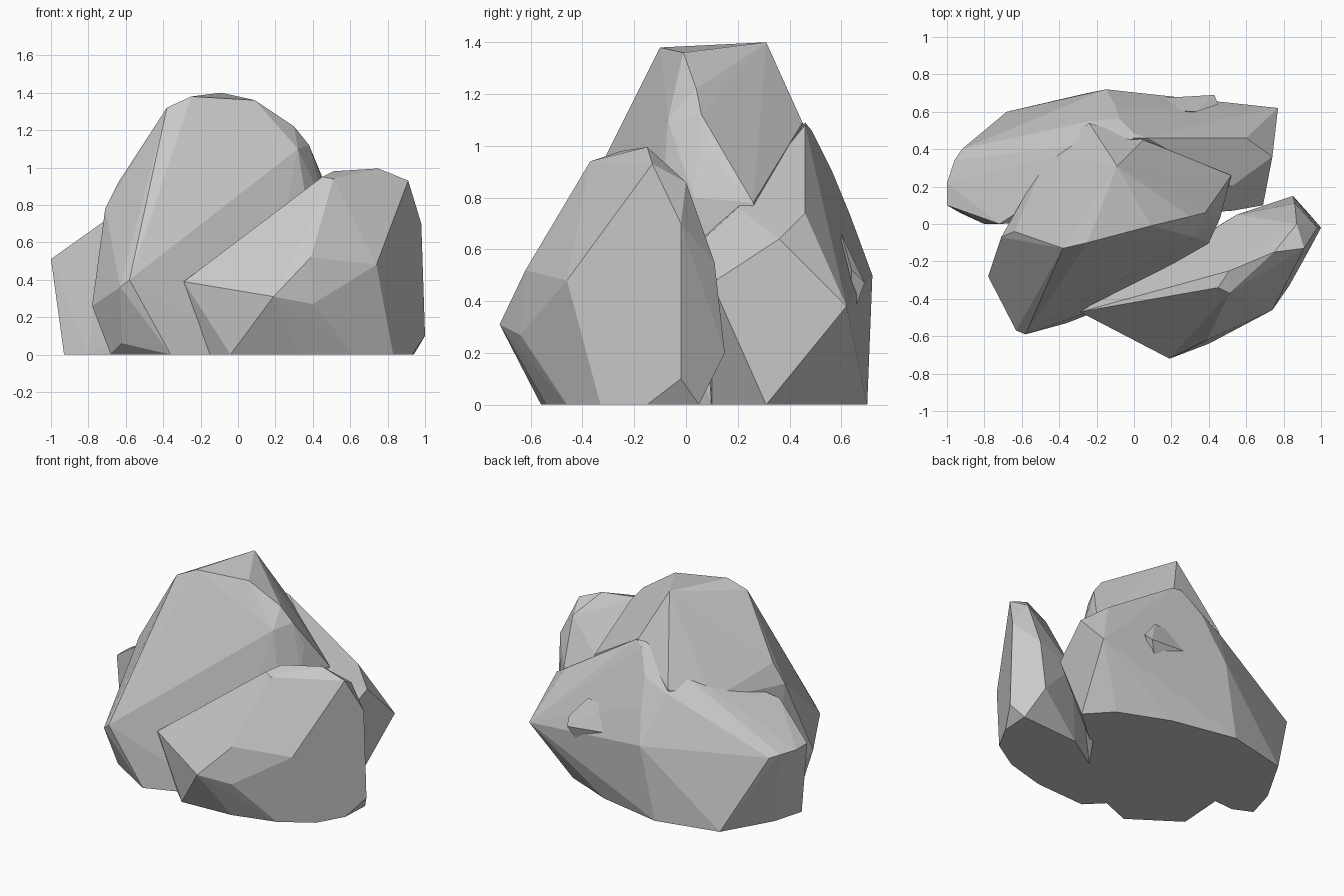
import bpy, bmesh

stone = bpy.data.materials.new("grey_stone")
stone.diffuse_color = (0.59, 0.59, 0.59, 1)


def boulder(name, corners):
    """Faceted convex stone wrapped around a few corner points."""
    bm = bmesh.new()
    for c in corners:
        bm.verts.new(c)
    res = bmesh.ops.convex_hull(bm, input=bm.verts[:])
    loose = {g for g in res["geom_interior"] + res["geom_unused"]
             if isinstance(g, bmesh.types.BMVert)}
    bmesh.ops.delete(bm, geom=list(loose), context='VERTS')
    # merge almost flat neighbours into larger facets
    bmesh.ops.dissolve_limit(bm, angle_limit=0.03, verts=bm.verts[:], edges=bm.edges[:])
    bmesh.ops.recalc_face_normals(bm, faces=bm.faces[:])
    mesh = bpy.data.meshes.new(name)
    bm.to_mesh(mesh)
    bm.free()
    mesh.materials.append(stone)
    obj = bpy.data.objects.new(name, mesh)
    bpy.context.collection.objects.link(obj)
    return obj


# Tall middle stone
boulder("tall_boulder", [
    (-0.38, -0.13, 1.32), (-0.25, -0.10, 1.38), (0.09, -0.01, 1.36), (-0.09, 0.31, 1.40),
    (0.30, 0.04, 1.22), (0.32, -0.07, 1.10), (0.38, 0.06, 1.12), (0.44, 0.10, 0.96),
    (0.46, 0.03, 0.80), (0.40, -0.10, 0.60), (0.52, 0.26, 0.78),
    (0.05, 0.45, 1.09), (-0.24, 0.54, 0.85), (-0.46, 0.37, 0.77),
    (-0.64, -0.04, 0.92), (-0.71, -0.07, 0.78), (-0.78, -0.28, 0.26),
    (-0.63, -0.57, 0.36), (-0.58, -0.59, 0.40), (-0.62, -0.43, 0.06),
    (-0.68, -0.31, 0), (-0.36, -0.53, 0), (0.10, -0.35, 0),
    (0.42, 0.10, 0), (0.40, 0.30, 0), (-0.40, 0.35, 0), (-0.66, 0.0, 0)])

# Front right stone
boulder("front_boulder", [
    (-0.29, -0.47, 0.39), (0.19, -0.72, 0.31), (0.40, -0.64, 0.27), (0.39, -0.62, 0.52),
    (0.45, -0.34, 0.95), (0.51, -0.37, 0.94), (0.51, -0.25, 0.98), (0.75, -0.15, 0.995),
    (0.79, -0.13, 0.97), (0.91, -0.13, 0.93), (0.74, -0.46, 0.48), (0.87, 0.0, 0.86),
    (0.98, -0.02, 0.70), (1.0, -0.02, 0.10), (0.94, 0.05, 0), (0.93, -0.15, 0),
    (0.83, -0.33, 0), (0.62, -0.46, 0), (0.33, -0.54, 0),
    (0.85, 0.15, 0.20), (0.86, 0.11, 0.55), (0.55, 0.05, 0.50), (0.42, -0.05, 0.40),
    (0.50, 0.02, 0), (0.0, -0.30, 0), (-0.15, -0.45, 0), (-0.04, -0.56, 0)])

# Wide stone at the back
boulder("back_boulder", [
    (0.0, 0.46, 1.09), (0.07, 0.46, 1.08), (0.0, 0.485, 1.06), (-0.08, 0.565, 0.90),
    (-0.10, 0.635, 0.73), (-0.24, 0.55, 0.82), (0.60, 0.46, 0.74),
    (0.77, 0.62, 0.38), (0.74, 0.36, 0.64), (0.69, 0.10, 0.47), (0.52, 0.07, 0.64),
    (0.52, 0.20, 0.76), (-0.15, 0.72, 0.50), (-0.92, 0.40, 0.50),
    (-0.96, 0.34, 0.51), (-1.0, 0.22, 0.51), (-1.0, 0.10, 0.51),
    (-0.72, 0.0, 0.71), (-0.93, 0.06, 0), (-0.80, 0.0, 0), (-0.87, 0.27, 0),
    (-0.68, 0.60, 0), (-0.25, 0.70, 0), (0.20, 0.61, 0), (0.54, 0.47, 0),
    (0.69, 0.31, 0), (0.45, 0.10, 0)])

# Small chip on the back
boulder("back_chip", [
    (0.08, 0.67, 0.50), (0.43, 0.69, 0.47), (0.45, 0.64, 0.52), (0.33, 0.60, 0.66),
    (0.18, 0.61, 0.64), (0.36, 0.64, 0.34), (0.20, 0.58, 0.45)])
